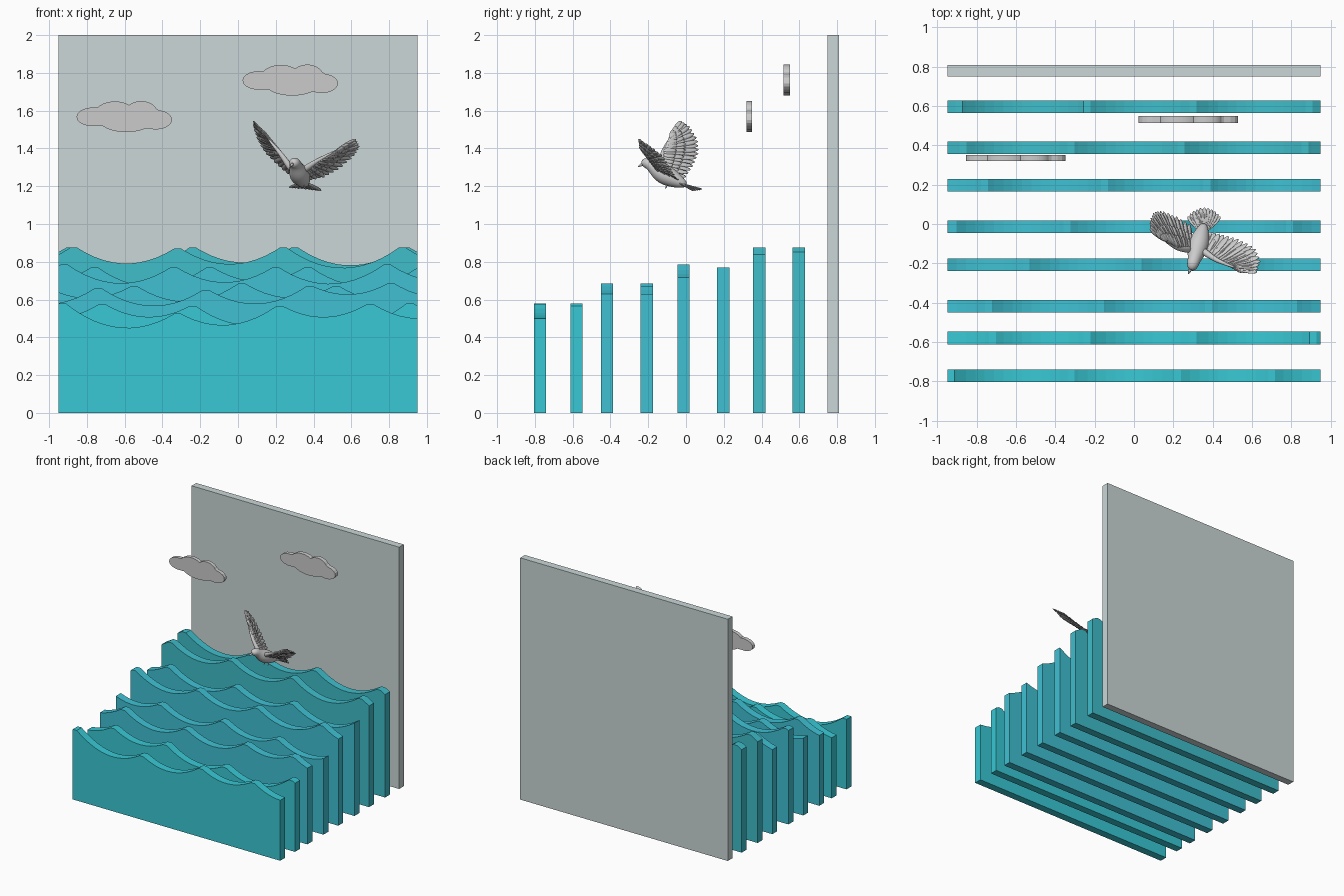
import bpy, bmesh
from math import sin, cos, pi, sqrt, radians
from mathutils import Vector

if "Cube" in bpy.data.objects:
    bpy.data.objects.remove(bpy.data.objects["Cube"])

def material(name, rgb):
    m = bpy.data.materials.new(name)
    m.diffuse_color = (*rgb, 1)
    m.use_nodes = True
    m.node_tree.nodes["Principled BSDF"].inputs["Base Color"].default_value = m.diffuse_color
    return m

def finish(bm, name, mat=None, smooth=False):
    bmesh.ops.recalc_face_normals(bm, faces=bm.faces)
    me = bpy.data.meshes.new(name)
    bm.to_mesh(me)
    bm.free()
    ob = bpy.data.objects.new(name, me)
    bpy.context.collection.objects.link(ob)
    if mat:
        me.materials.append(mat)
    if smooth:
        for p in me.polygons:
            p.use_smooth = True
    return ob

def slab(name, outline, y0, y1, mat):
    """Extrude an x-z outline from y0 to y1."""
    bm = bmesh.new()
    f = bm.faces.new([bm.verts.new((x, y0, z)) for x, z in outline])
    ext = bmesh.ops.extrude_face_region(bm, geom=[f])["geom"]
    bmesh.ops.translate(bm, vec=(0, y1 - y0, 0),
                        verts=[v for v in ext if isinstance(v, bmesh.types.BMVert)])
    return finish(bm, name, mat)

# Back panel
W = 0.95
sky = material("sky", (0.60, 0.68, 0.68))
slab("back_panel", [(-W, 0), (W, 0), (W, 2), (-W, 2)], 0.75, 0.81, sky)

# Wave boards: crest positions joined by scalloped dips
def wave_height(x, crests):
    for (xa, za), (xb, zb) in zip(crests, crests[1:]):
        if xa <= x <= xb:
            w = xb - xa
            t = min(max((x - xa - 0.018) / (w - 0.036), 0), 1)
            return za + (zb - za) * t - 0.27 * w * w * 4 * t * (1 - t)

def wave(name, y, crests, mat):
    xs = {round(-W + i * 0.0475, 4) for i in range(41)}
    xs |= {round(c[0] + d, 4) for c in crests for d in (-0.018, 0.018) if abs(c[0] + d) < W}
    top = [(x, wave_height(x, crests)) for x in sorted(xs, reverse=True)]
    slab(name, [(-W, 0), (W, 0)] + top, y - 0.032, y + 0.032, mat)

near = material("water_near", (0.04, 0.58, 0.66))
mid = material("water_mid", (0.05, 0.53, 0.65))
far = material("water_far", (0.05, 0.51, 0.59))
front = [(-1.4, .55), (-.93, .58), (-.32, .525), (.22, .565), (.70, .575), (1.2, .56)]
boards = [
    (-0.773, front, near),
    (-0.58, [(-x - 0.02, z) for x, z in reversed(front)], near),
    (-0.418, [(-1.3, .66), (-.74, .66), (-.17, .65), (.38, .67), (.81, .685), (1.3, .67)], mid),
    (-0.208, [(-1.05, .68), (-.55, .67), (.02, .685), (.52, .67), (1.03, .66)], mid),
    (-0.014, [(-1.5, .78), (-.92, .785), (-.34, .77), (.2, .77), (.79, .785), (1.35, .78)], mid),
    (0.197, [(-1.3, .77), (-.76, .77), (-.15, .77), (.37, .77), (.97, .77)], mid),
    (0.388, [(-1.45, .87), (-.87, .875), (-.32, .87), (.24, .875), (.87, .875), (1.45, .87)], far),
    (0.597, [(-1.4, .87), (-.89, .875), (-.24, .875), (.3, .875), (.89, .875), (1.4, .87)], far),
]
for i, (y, crests, mat) in enumerate(boards):
    wave(f"wave_board_{i + 1}", y, crests, mat)

# Clouds: outer outline of overlapping ellipses (cx, cz, rx, rz)
PUFFS = [(-.165, 0, .088, .05), (-.05, .01, .11, .072), (.09, .02, .085, .064),
         (.165, -.015, .088, .052), (.01, -.03, .13, .05)]

def cloud_outline(cx, cz):
    pts = []
    for k in range(96):
        dx, dz = cos(2 * pi * k / 96), sin(2 * pi * k / 96)
        best = 0
        for px, pz, a, b in PUFFS:
            A = (dx / a) ** 2 + (dz / b) ** 2
            B = dx * px / a ** 2 + dz * pz / b ** 2
            D = B * B - A * ((px / a) ** 2 + (pz / b) ** 2 - 1)
            if D >= 0:
                best = max(best, (B + sqrt(D)) / A)
        pts.append((cx + dx * best, cz + dz * best))
    return pts

white = material("cloud", (0.66, 0.65, 0.66))
slab("cloud_left", cloud_outline(-0.602, 1.567), 0.32, 0.35, white)
slab("cloud_right", cloud_outline(0.277, 1.76), 0.515, 0.55, white)

# Bird helpers: round loft along a path, feather blades, path interpolation
def loft(name, rings, n=14):
    bm = bmesh.new()
    pts = [Vector(r[:3]) for r in rings]
    loops = []
    for i, p in enumerate(pts):
        d = (pts[min(i + 1, len(pts) - 1)] - pts[max(i - 1, 0)]).normalized()
        u = d.cross(Vector((0, 0.3, 1))).normalized()
        v = d.cross(u)
        loops.append([bm.verts.new(p + rings[i][3] * (u * cos(2 * pi * k / n) + v * sin(2 * pi * k / n)))
                      for k in range(n)])
    for a, b in zip(loops, loops[1:]):
        for k in range(n):
            bm.faces.new((a[k], a[(k + 1) % n], b[(k + 1) % n], b[k]))
    bm.faces.new(loops[0])
    bm.faces.new(loops[-1])
    ob = finish(bm, name, smooth=True)
    ob.modifiers.new("round", "SUBSURF").levels = 1
    return ob

def along(path, t):
    s = t * (len(path) - 1)
    i = min(int(s), len(path) - 2)
    return Vector(path[i]).lerp(Vector(path[i + 1]), s - i)

def feather(bm, base, tip, span, width, lift):
    d = tip - base
    side = (span - d * span.dot(d) / d.length_squared).normalized()
    nrm = d.cross(side).normalized()
    shape = [(0, .35), (.35, .9), (.7, 1), (.88, .75), (.97, .35)]
    rows = []
    for t, w in shape:
        c = base + d * t + nrm * lift
        rows.append([bm.verts.new(c + side * width * w / 2 * s + nrm * (0.003 if s == 0 else 0))
                     for s in (-1, 0, 1)])
    end = bm.verts.new(tip + nrm * lift)
    for a, b in zip(rows, rows[1:]):
        for k in (0, 1):
            bm.faces.new((a[k], a[k + 1], b[k + 1], b[k]))
    for k in (0, 1):
        bm.faces.new((rows[-1][k], rows[-1][k + 1], end))

def feather_object(bm, name):
    ob = finish(bm, name, smooth=True)
    s = ob.modifiers.new("thickness", "SOLIDIFY")
    s.thickness, s.offset = 0.003, 0

def wing(name, arm, tips):
    bm = bmesh.new()
    n = 17
    # flight feathers, then two shorter rows of covering feathers
    for reach, width, lift in ((1, .031, 0), (.62, .033, .004), (.36, .033, .008)):
        for i in range(n):
            t = i / (n - 1)
            base = along(arm, t ** 0.8)
            tip = base.lerp(along(tips, t), reach)
            span = along(tips, min(t + .05, 1)) - along(tips, max(t - .05, 0))
            feather(bm, base, tip, span, width, lift + 0.001 * (i % 2))
    feather_object(bm, name + "_feathers")
    loft(name + "_arm", [(*along(arm, k / 4), r) for k, r in enumerate((.024, .017, .013, .009, .004))], 8)

# Wings: leading arm from the shoulder, and feather tips from inside to outside
wing("right_wing", [(.34, -.13, 1.28), (.42, -.185, 1.335), (.52, -.225, 1.39)],
     [(.39, -.04, 1.235), (.46, -.055, 1.25), (.54, -.08, 1.295), (.615, -.12, 1.36),
      (.645, -.185, 1.41), (.625, -.245, 1.45)])
wing("left_wing", [(.29, -.13, 1.28), (.22, -.125, 1.38), (.155, -.085, 1.455)],
     [(.28, .0, 1.25), (.21, .04, 1.31), (.14, .068, 1.38), (.10, .06, 1.45),
      (.08, .02, 1.515), (.08, -.025, 1.545)])

# Body, head and beak
loft("body", [(.288, -.232, 1.318, .012), (.293, -.222, 1.322, .026), (.300, -.203, 1.325, .032),
              (.307, -.178, 1.307, .033), (.315, -.15, 1.283, .047), (.325, -.115, 1.262, .056),
              (.337, -.075, 1.243, .050), (.348, -.035, 1.222, .035), (.358, .005, 1.205, .014)])
loft("beak", [(.290, -.225, 1.317, .012), (.281, -.243, 1.311, .007), (.275, -.256, 1.301, .002)], 8)

# Tail fan
bm = bmesh.new()
root = Vector((.352, -.045, 1.222))
for i in range(11):
    a = radians(-45 + 9 * i)
    r = 0.13 - 0.012 * abs(i - 5) / 5
    tip = root + Vector((r * sin(a + 0.05), r * cos(a), -0.036 - 0.012 * sin(a)))
    feather(bm, root, tip, Vector((1, 0, 0)), .028, 0.001 * (i % 2))
feather_object(bm, "tail_feathers")

# Feet
for s, nm in ((-1, "left"), (1, "right")):
    x = .333 + s * .018
    loft(nm + "_foot", [(x, -.095, 1.225, .007), (x, -.1, 1.2, .005), (x, -.112, 1.186, .004)], 6)
